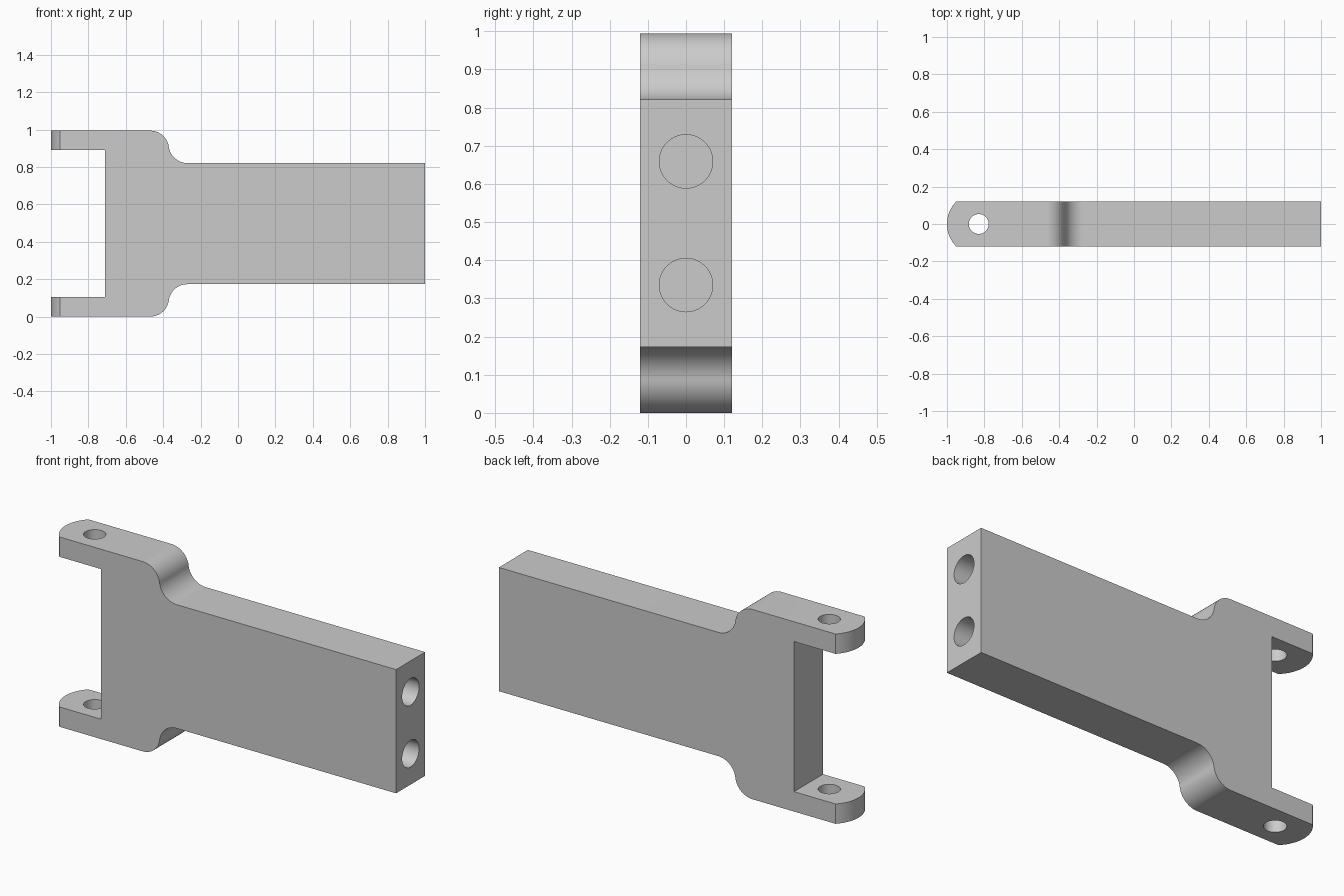
import bpy
import bmesh
from math import radians, cos, sin, asin
from mathutils import Matrix, Vector

if "Cube" in bpy.data.objects:
    bpy.data.objects.remove(bpy.data.objects["Cube"], do_unlink=True)

HEIGHT, HALF_DEPTH = 0.994, 0.12
MID = HEIGHT / 2
PIN_X, LUG_R = -0.83, 0.17


def arc(cx, cy, r, start, end, n=20):
    """Points along an arc, angles in degrees."""
    angles = [radians(start + (end - start) * i / n) for i in range(n + 1)]
    return [(cx + r * cos(a), cy + r * sin(a)) for a in angles]


def make_object(name, bm):
    bmesh.ops.recalc_face_normals(bm, faces=bm.faces)
    mesh = bpy.data.meshes.new(name)
    bm.to_mesh(mesh)
    bm.free()
    obj = bpy.data.objects.new(name, mesh)
    bpy.context.collection.objects.link(obj)
    return obj


def prism(name, points, push):
    """Closed outline of 3D points extruded along a vector."""
    bm = bmesh.new()
    face = bm.faces.new([bm.verts.new(p) for p in points])
    out = bmesh.ops.extrude_face_region(bm, geom=[face], use_keep_orig=True)
    verts = [g for g in out["geom"] if isinstance(g, bmesh.types.BMVert)]
    bmesh.ops.translate(bm, verts=verts, vec=push)
    return make_object(name, bm)


def rod(name, radius, length, centre, axis):
    bm = bmesh.new()
    turn = Vector((0, 0, 1)).rotation_difference(Vector(axis)).to_matrix().to_4x4()
    bmesh.ops.create_cone(bm, cap_ends=True, segments=64, radius1=radius, radius2=radius,
                          depth=length, matrix=Matrix.Translation(centre) @ turn)
    return make_object(name, bm)


def combine(target, tool, operation):
    """Apply a boolean and remove the helper."""
    bpy.context.view_layer.objects.active = target
    mod = target.modifiers.new("cut", "BOOLEAN")
    mod.operation, mod.object, mod.solver = operation, tool, "EXACT"
    bpy.ops.object.modifier_apply(modifier=mod.name)
    bpy.data.objects.remove(tool, do_unlink=True)


# Side profile: fork, S-shaped shoulder and shank, mirrored about mid height
shoulder = arc(-0.469, HEIGHT - 0.1, 0.1, 90, 8) + arc(-0.271, 0.921, 0.1, 188, 270)[1:]
upper = [(-0.71, 0.89), (-1.1, 0.89), (-1.1, HEIGHT)] + shoulder + [(1, 0.821)]
lower = [(x, HEIGHT - z) for x, z in reversed(upper)]
bracket = prism("fork_bracket", [(x, -0.2, z) for x, z in upper + lower], (0, 0.4, 0))

# Plan outline trims the depth and rounds the lug ends
spread = asin(HALF_DEPTH / LUG_R) * 180 / 3.14159265
plan = arc(PIN_X, 0, LUG_R, 180 - spread, 180 + spread, 24)
plan += [(1.1, -HALF_DEPTH), (1.1, HALF_DEPTH)]
combine(bracket, prism("plan_trim", [(x, y, -0.1) for x, y in plan], (0, 0, 1.2)), "INTERSECT")

# Pin hole through both lugs
combine(bracket, rod("pin_hole", 0.053, 1.4, (PIN_X, 0, MID), (0, 0, 1)), "DIFFERENCE")

# Two blind holes in the shank end
for side in (-1, 1):
    hole = rod("end_hole", 0.07, 1.0, (1.0, 0, MID + side * 0.162), (1, 0, 0))
    combine(bracket, hole, "DIFFERENCE")

# Plain grey metal
grey = bpy.data.materials.new("grey_metal")
grey.use_nodes = True
colour = (0.6, 0.6, 0.6, 1)
grey.diffuse_color = colour
grey.node_tree.nodes["Principled BSDF"].inputs["Base Color"].default_value = colour
bracket.data.materials.clear()
bracket.data.materials.append(grey)

bpy.ops.object.select_all(action="DESELECT")
bracket.select_set(True)
bpy.context.view_layer.objects.active = bracket
bpy.ops.object.shade_smooth_by_angle(angle=radians(30))
